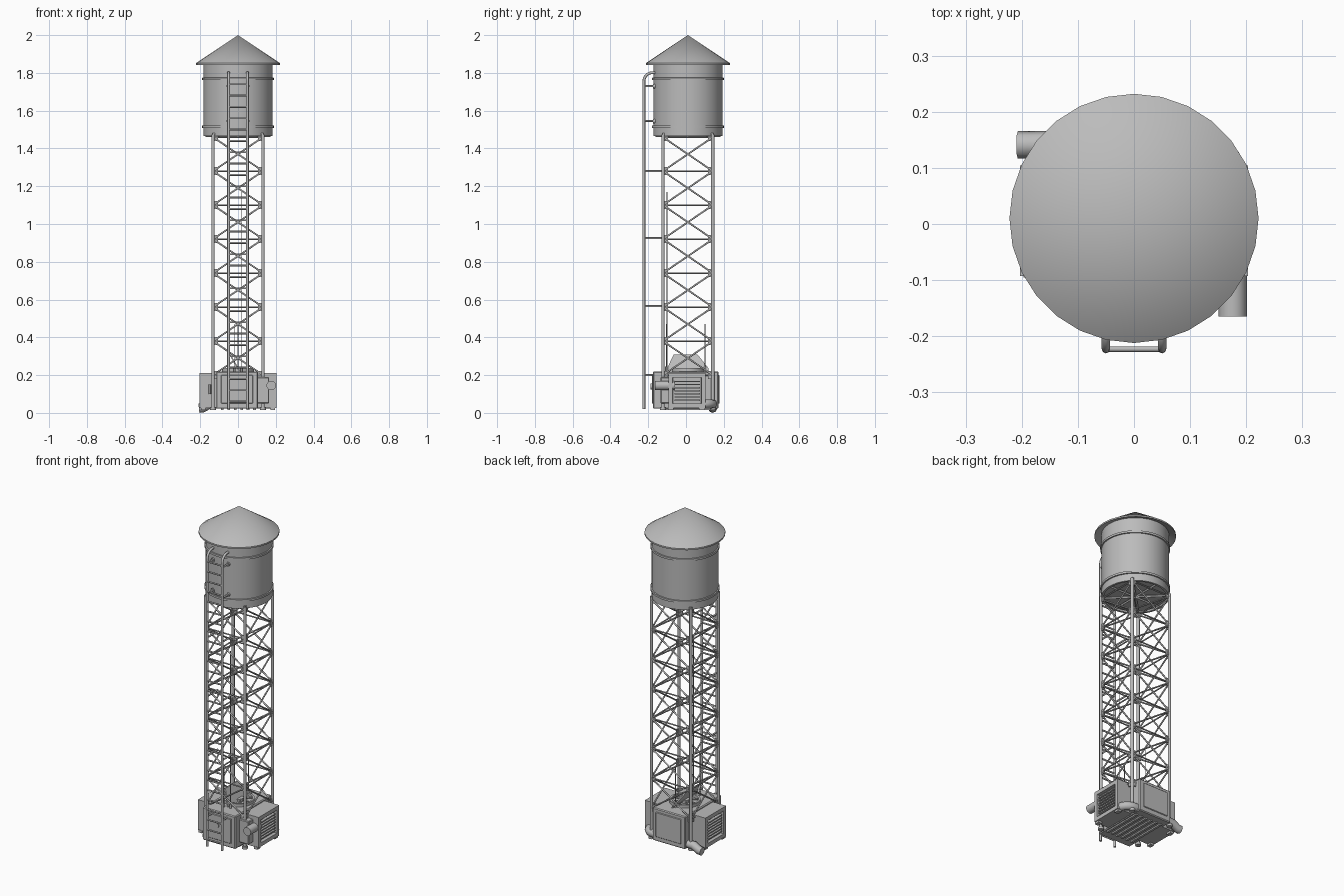
import bpy
import bmesh
import math
from mathutils import Vector

if "Cube" in bpy.data.objects:
    bpy.data.objects.remove(bpy.data.objects["Cube"], do_unlink=True)

grey = bpy.data.materials.new("plain_grey")
grey.use_nodes = True
grey.diffuse_color = (0.5, 0.5, 0.5, 1)
grey.node_tree.nodes["Principled BSDF"].inputs["Base Color"].default_value = (0.5, 0.5, 0.5, 1)

CY = 0.01          # tower axis in y
HALF = 0.132       # half spacing of the legs


def finish(name, bm, smooth=0):
    bmesh.ops.recalc_face_normals(bm, faces=bm.faces)
    mesh = bpy.data.meshes.new(name)
    bm.to_mesh(mesh)
    bm.free()
    mesh.materials.append(grey)
    obj = bpy.data.objects.new(name, mesh)
    bpy.context.collection.objects.link(obj)
    if smooth:
        bpy.ops.object.select_all(action="DESELECT")
        obj.select_set(True)
        bpy.context.view_layer.objects.active = obj
        bpy.ops.object.shade_smooth_by_angle(angle=math.radians(smooth))
    return obj


def add_rod(bm, a, b, r, sides=8):
    a, b = Vector(a), Vector(b)
    d = b - a
    made = bmesh.ops.create_cone(bm, cap_ends=True, segments=sides, radius1=r, radius2=r, depth=d.length)
    turn = d.to_track_quat("Z", "Y").to_matrix()
    for v in made["verts"]:
        v.co = turn @ v.co + (a + b) / 2


def add_box(bm, lo, hi):
    lo, hi = Vector(lo), Vector(hi)
    for v in bmesh.ops.create_cube(bm, size=1)["verts"]:
        v.co = Vector(v.co[i] * (hi[i] - lo[i]) + (hi[i] + lo[i]) / 2 for i in range(3))


def box(name, lo, hi, bevel=0.0, recess=0.0):
    bm = bmesh.new()
    add_box(bm, lo, hi)
    if recess:  # sink a framed opening into both x ends
        bm.normal_update()
        for f in [f for f in bm.faces if abs(f.normal.x) > 0.9]:
            bmesh.ops.inset_individual(bm, faces=[f], thickness=recess)
            bmesh.ops.inset_individual(bm, faces=[f], thickness=0.001, depth=-0.02)
    if bevel:
        bmesh.ops.bevel(bm, geom=bm.edges[:], offset=bevel, segments=1, affect="EDGES")
    return finish(name, bm)


def lathe(name, profile, segments):
    bm = bmesh.new()
    verts = [bm.verts.new((r, 0, z)) for r, z in profile]
    edges = [bm.edges.new(p) for p in zip(verts, verts[1:])]
    bmesh.ops.spin(bm, geom=verts + edges, cent=(0, 0, 0), axis=(0, 0, 1),
                   angle=math.tau, steps=segments)
    bmesh.ops.remove_doubles(bm, verts=bm.verts, dist=1e-5)
    obj = finish(name, bm, 35)
    obj.location.y = CY
    return obj


def tube(name, points, r):
    curve = bpy.data.curves.new(name, "CURVE")
    curve.dimensions = "3D"
    curve.bevel_depth = r
    curve.bevel_resolution = 2
    curve.use_fill_caps = True
    spline = curve.splines.new("POLY")
    spline.points.add(len(points) - 1)
    for p, co in zip(spline.points, points):
        p.co = (*co, 1)
    curve.materials.append(grey)
    obj = bpy.data.objects.new(name, curve)
    bpy.context.collection.objects.link(obj)


def arc(center, u, v, r, steps=8):
    c, u, v = Vector(center), Vector(u), Vector(v)
    angles = [math.pi / 2 * i / steps for i in range(steps + 1)]
    return [c + u * r * math.cos(a) + v * r * math.sin(a) for a in angles]


# Roof, tank and the two hoops around it
lathe("roof", [(0, 2.0), (0.222, 1.852), (0.222, 1.843), (0.18, 1.858), (0, 1.975)], 28)
lathe("tank", [(0, 1.86), (0.183, 1.86), (0.183, 1.465), (0.17, 1.465), (0.17, 1.475), (0, 1.475)], 48)
for level, z in (("lower", 1.515), ("upper", 1.768)):
    lathe(f"{level}_hoop", [(0.18, z - 0.007), (0.19, z - 0.006), (0.19, z + 0.006), (0.18, z + 0.007)], 48)

# Tower legs
corners = [(x, CY + y) for x, y in ((-HALF, -HALF), (HALF, -HALF), (HALF, HALF), (-HALF, HALF))]
for n, (x, y) in enumerate(corners):
    bm = bmesh.new()
    add_rod(bm, (x, y, 0.02), (x, y, 1.475), 0.009, 14)
    add_rod(bm, (x, y, 0.015), (x, y, 0.03), 0.016, 14)
    finish(f"tower_leg_{n + 1}", bm, 50)

# Cross bracing, ties and gusset plates on each side
levels = [0.2 + 0.18 * i for i in range(8)]
for n in range(4):
    a, b = Vector((*corners[n], 0)), Vector((*corners[(n + 1) % 4], 0))
    braces, gussets = bmesh.new(), bmesh.new()
    along = (b - a).normalized()
    for i, z in enumerate(levels):
        up = Vector((0, 0, z))
        add_rod(braces, a + up, b + up, 0.004)
        if i < 7:
            top = Vector((0, 0, levels[i + 1]))
            add_rod(braces, a + up, b + top, 0.0045)
            add_rod(braces, b + up, a + top, 0.0045)
        for p, s in ((a, 1), (b, -1)):
            mid = p + up + along * s * 0.012
            thin = Vector((abs(along.x) * 0.011 + 0.003, abs(along.y) * 0.011 + 0.003, 0.021))
            add_box(gussets, mid - thin, mid + thin)
    finish(f"side_bracing_{n + 1}", braces, 50)
    finish(f"gusset_plates_{n + 1}", gussets)

# Beams below the tank
bm = bmesh.new()
for i in range(4):
    d = Vector((math.cos(i * math.pi / 4), math.sin(i * math.pi / 4), 0)) * 0.172
    c = Vector((0, CY, 1.467))
    add_rod(bm, c - d, c + d, 0.007, 4)
finish("tank_support_beams", bm)

# Ladder with curved rail tops, rungs and stand-offs
for side, x in (("right", -0.05), ("left", 0.05)):
    bend = arc((x, -0.177, 1.755), (0, -1, 0), (0, 0, 1), 0.046)
    tube(f"ladder_rail_{side}", [(x, -0.223, 0.02)] + bend + [(x, -0.165, 1.801)], 0.0075)
bm = bmesh.new()
for i in range(29):
    z = 0.06 + i * 0.06
    add_rod(bm, (-0.05, -0.223, z), (0.05, -0.223, z), 0.005)
finish("ladder_rungs", bm, 50)
bm = bmesh.new()
for z in (0.2, 0.565, 0.925, 1.28, 1.545, 1.73):
    for x in (-0.05, 0.05):
        add_rod(bm, (x, -0.223, z), (x, -HALF + CY if z < 1.4 else -0.165, z), 0.005)
        if z > 1.4:
            add_rod(bm, (x, -0.174, z), (x, -0.16, z), 0.012)
finish("ladder_standoffs", bm, 50)

# Cross-shaped machine housing at the foot
box("housing_across", (-0.203, -0.093, 0.026), (0.203, 0.104, 0.21), recess=0.032)
box("housing_lengthwise", (-0.115, -0.175, 0.022), (0.105, 0.172, 0.22), 0.005)
box("front_panel", (-0.09, -0.181, 0.05), (0.08, -0.174, 0.2), 0.003)
box("back_panel", (-0.09, 0.171, 0.05), (0.08, 0.178, 0.2), 0.003)

# Feet and underside slats
bm = bmesh.new()
for x in (-0.185, 0.185):
    for y in (-0.08, 0.085):
        add_box(bm, (x - 0.012, y - 0.015, 0.014), (x + 0.012, y + 0.015, 0.03))
for i in range(6):
    x = -0.09 + i * 0.034
    add_box(bm, (x, -0.12, 0.014), (x + 0.014, 0.13, 0.03))
finish("feet_and_slats", bm)

# Louvre blades inside the side openings
for side, s in (("left", 1), ("right", -1)):
    bm = bmesh.new()
    for i in range(7):
        z = 0.064 + i * 0.0165
        add_box(bm, (s * 0.19 - 0.009, -0.062, z), (s * 0.19 + 0.009, 0.073, z + 0.007))
    finish(f"{side}_louvre", bm)

# Door handles
bm = bmesh.new()
add_rod(bm, (-0.15, -0.098, 0.1), (-0.15, -0.098, 0.15), 0.006)
add_rod(bm, (-0.015, -0.187, 0.14), (-0.015, -0.176, 0.14), 0.016, 14)
finish("door_handles", bm, 50)

# Exhaust duct and its box on the left side
bm = bmesh.new()
add_rod(bm, (0.176, -0.165, 0.145), (0.176, -0.06, 0.145), 0.025, 20)
finish("side_duct", bm, 35)
box("duct_box", (0.1, -0.135, 0.05), (0.165, -0.08, 0.19), 0.004)

# Low pipe around the back, dipping to the ground at its open end
elbow = arc((0.116, 0.08, 0.047), (0, 1, 0), (1, 0, 0), 0.061)
dip = [(-0.207, 0.141, 0.0245), (-0.185, 0.141, 0.027), (-0.15, 0.141, 0.047)]
tube("back_pipe", dip + elbow, 0.0245)

# Round fan and raised hatch on top
lathe("fan_ring", [(0.074, 0.215), (0.074, 0.238), (0.085, 0.238), (0.085, 0.215)], 32)
bm = bmesh.new()
add_rod(bm, (0, CY, 0.215), (0, CY, 0.238), 0.025, 20)
for i in range(8):
    d = Vector((math.cos(i * math.pi / 4), math.sin(i * math.pi / 4), 0)) * 0.078
    add_rod(bm, (0, CY, 0.23), Vector((0, CY, 0.23)) + d, 0.004)
finish("top_fan", bm, 50)
bm = bmesh.new()
outline = ((-0.105, 0.225), (-0.065, 0.31), (0.06, 0.31), (0.12, 0.235), (0.12, 0.222))
face = bm.faces.new([bm.verts.new((0.13 - z * 0.57, y, z)) for y, z in outline])
push = bmesh.ops.extrude_face_region(bm, geom=[face])["geom"]
for v in push:
    if isinstance(v, bmesh.types.BMVert):
        v.co.x += 0.008
finish("raised_hatch", bm)

# Thin aerials
for name, x, y, top in (("tall_aerial", 0.02, -0.1, 1.17), ("front_aerial", -0.02, -0.105, 0.47),
                        ("back_aerial", 0.0, 0.1, 0.47)):
    bm = bmesh.new()
    add_rod(bm, (x, y, 0.21), (x, y, top), 0.002)
    add_rod(bm, (x, y, 0.21), (x, y, 0.245), 0.006)
    finish(name, bm, 50)
